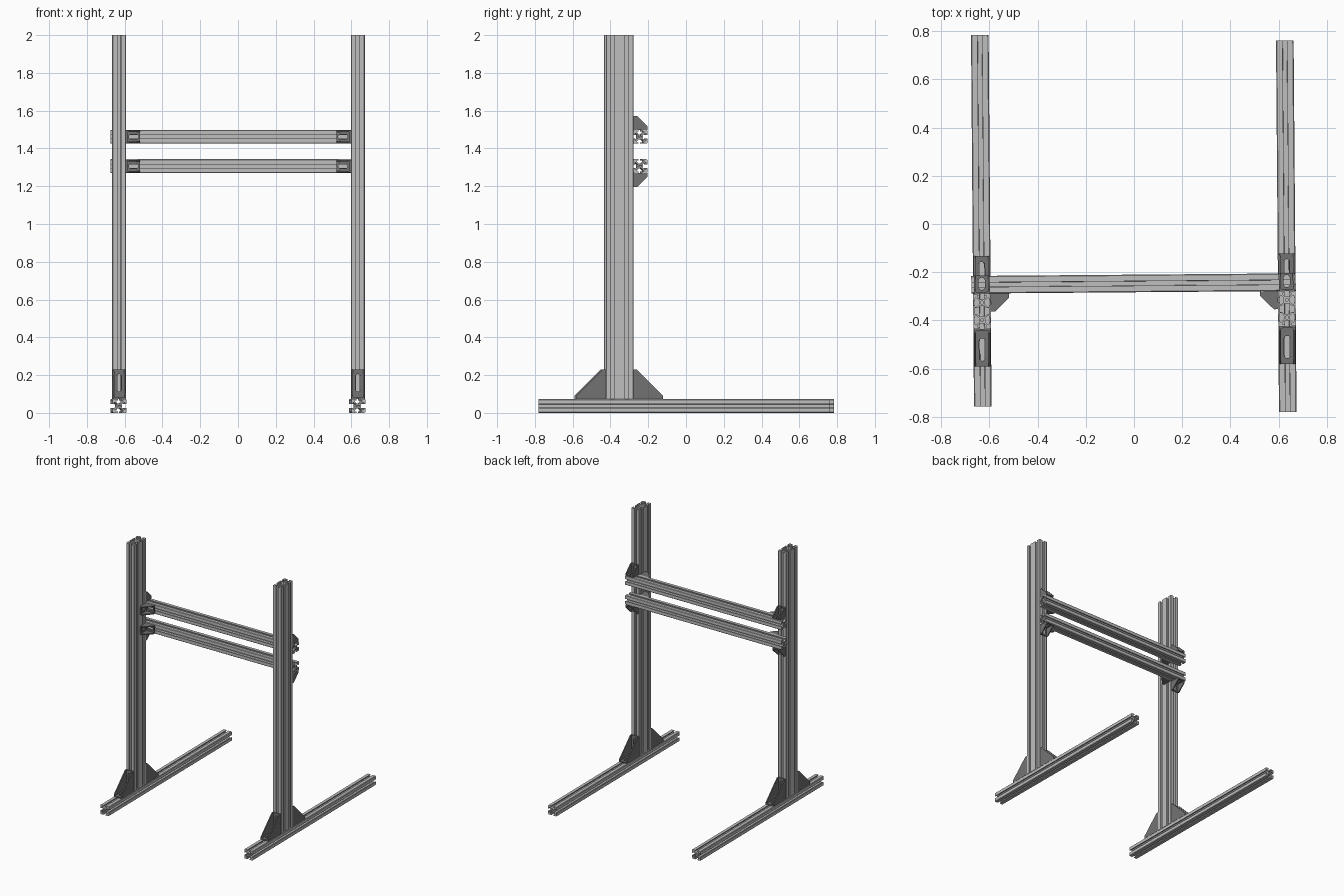
import bpy, bmesh, math
from mathutils import Matrix, Vector

cube = bpy.data.objects.get("Cube")
if cube:
    bpy.data.objects.remove(cube)

S = 0.073                       # width of one profile cell
X, Y, Z = Vector((1, 0, 0)), Vector((0, 1, 0)), Vector((0, 0, 1))
TWIST = Matrix.Rotation(0.008, 4, "Z")


def material(name, value):
    m = bpy.data.materials.new(name)
    m.use_nodes = True
    colour = (value, value, value, 1)
    m.diffuse_color = colour
    m.node_tree.nodes["Principled BSDF"].inputs["Base Color"].default_value = colour
    return m


ALUMINIUM = material("aluminium grey", 0.52)
DARK = material("dark bracket grey", 0.17)


def add_extrusion(bm, loops, depth, matrix):
    """Extrude closed loops (outline, then holes) centred along local z."""
    curve = bpy.data.curves.new("profile", "CURVE")
    curve.dimensions, curve.fill_mode, curve.extrude = "2D", "BOTH", depth / 2
    for loop in loops:
        spline = curve.splines.new("POLY")
        spline.points.add(len(loop) - 1)
        for point, (x, y) in zip(spline.points, loop):
            point.co = (x, y, 0, 1)
        spline.use_cyclic_u = True
    helper = bpy.data.objects.new("profile", curve)
    bpy.context.scene.collection.objects.link(helper)
    bpy.context.view_layer.update()
    graph = bpy.context.evaluated_depsgraph_get()
    mesh = bpy.data.meshes.new_from_object(helper.evaluated_get(graph))
    mesh.transform(matrix)
    bm.from_mesh(mesh)
    bpy.data.objects.remove(helper)
    bpy.data.curves.remove(curve)
    bpy.data.meshes.remove(mesh)


def finish(name, bm, mat):
    bmesh.ops.remove_doubles(bm, verts=bm.verts, dist=1e-5)
    bmesh.ops.recalc_face_normals(bm, faces=bm.faces)
    mesh = bpy.data.meshes.new(name)
    bm.to_mesh(mesh)
    bm.free()
    mesh.materials.clear()
    mesh.materials.append(mat)
    for poly in mesh.polygons:
        poly.use_smooth = False
        poly.material_index = 0
    bpy.context.scene.collection.objects.link(bpy.data.objects.new(name, mesh))


# Slotted beam cross-section, one cell wide and `cells` high
HALF_SLOT = [(-0.13, 0), (-0.13, 0.1), (-0.25, 0.1), (-0.25, 0.18), (-0.12, 0.32)]
SLOT = HALF_SLOT + [(-t, d) for t, d in reversed(HALF_SLOT)]


def slotted_profile(cells):
    h = cells / 2
    sides = [((-0.5, -h), (1, 0), 1), ((0.5, -h), (0, 1), cells),
             ((0.5, h), (-1, 0), 1), ((-0.5, h), (0, -1), cells)]
    outline = []
    for (sx, sy), (dx, dy), length in sides:
        run = [(0.05, 0)]
        run += [(i + 0.5 + t, d) for i in range(length) for t, d in SLOT]
        run += [(length - 0.05, 0)]
        outline += [(sx + dx * t - dy * d, sy + dy * t + dx * d) for t, d in run]
    loops = [outline]
    for i in range(cells):      # screw bores
        angles = [k * math.tau / 12 for k in range(12)]
        loops.append([(0.09 * math.cos(a), 0.09 * math.sin(a) + i + 0.5 - h)
                      for a in angles])
    if cells == 2:              # hollow between the two cells
        quarter = [(0.42, 0.18), (0.28, 0.18), (0.12, 0.3)]
        upper = quarter + [(-x, y) for x, y in reversed(quarter)]
        loops.append(upper + [(-x, -y) for x, y in upper])
    return [[(x * S, y * S) for x, y in loop] for loop in loops]


def beam(name, cells, length, matrix):
    bm = bmesh.new()
    add_extrusion(bm, slotted_profile(cells), length, matrix)
    finish(name, bm, ALUMINIUM)


def bracket(name, frame, origin, u, v, size, width):
    """Gusset bracket with two slotted plates along u and v and two side walls."""
    w = u.cross(v)
    basis = Matrix((u, v, w)).transposed().to_4x4()
    basis.translation = Vector(origin)
    matrix = frame @ basis
    thick, tip = 0.008, 0.018
    bm = bmesh.new()
    # side walls
    wall = [(0, 0), (size, 0), (size, tip), (tip, size), (0, size)]
    for side in (-1, 1):
        shift = Matrix.Translation((0, 0, side * (width - thick) / 2))
        add_extrusion(bm, [wall], thick, matrix @ shift)
    # plates with a long bolt hole
    inner = width / 2 - thick / 2
    plate = [(0, -inner), (size, -inner), (size, inner), (0, inner)]
    r, reach = 0.013, size * 0.26 - 0.007
    hole = []
    for k in range(16):
        a = (k + 0.5) * math.tau / 16
        shift = math.copysign(reach, math.cos(a))
        hole.append((size * 0.55 + shift + r * math.cos(a), r * math.sin(a)))
    lay = Matrix.Translation((0, thick / 2, 0)) @ Matrix.Rotation(math.pi / 2, 4, "X")
    swap = Matrix(((0, 1, 0), (1, 0, 0), (0, 0, 1))).to_4x4()
    for turn in (Matrix.Identity(4), swap):
        add_extrusion(bm, [plate, hole], thick, matrix @ turn @ lay)
    finish(name, bm, DARK)


ALONG_Y = Matrix.Rotation(math.pi / 2, 4, "X")
ALONG_X = Matrix.Rotation(math.pi / 2, 4, "Y")
BARS = {"upper": 1.4615, "lower": 1.3065}

# Two uprights, each on a foot rail, with their brackets
for side, sign, px, py, rail_y in (("right", -1, -0.63, -0.362, 0.376),
                                   ("left", 1, 0.634, -0.351, 0.341)):
    frame = Matrix.Translation((px, py, 0)) @ TWIST
    beam(side + "_foot_rail", 1, 1.54,
         frame @ Matrix.Translation((0, rail_y, S / 2)) @ ALONG_Y)
    beam(side + "_post", 2, 2 - S, frame @ Matrix.Translation((0, 0, 1 + S / 2)))
    for end, d in (("front", -1), ("back", 1)):
        bracket(f"{side}_{end}_foot_bracket", frame, (0, d * S, S), Y * d, Z, 0.156, 0.068)
    for level, z in BARS.items():
        up = 1 if level == "upper" else -1
        bracket(f"{side}_{level}_bar_bracket", frame, (0, S, z + up * S / 2),
                Y, Z * up, 0.075, 0.066)
        bracket(f"{side}_{level}_corner_bracket", frame, (-sign * S / 2, S, z),
                X * -sign, -Y, 0.075, 0.066)

# Crossbars behind the uprights
for level, z in BARS.items():
    beam(level + "_crossbar", 1, 1.345,
         Matrix.Translation((-0.002, -0.2465, z)) @ TWIST @ ALONG_X)
